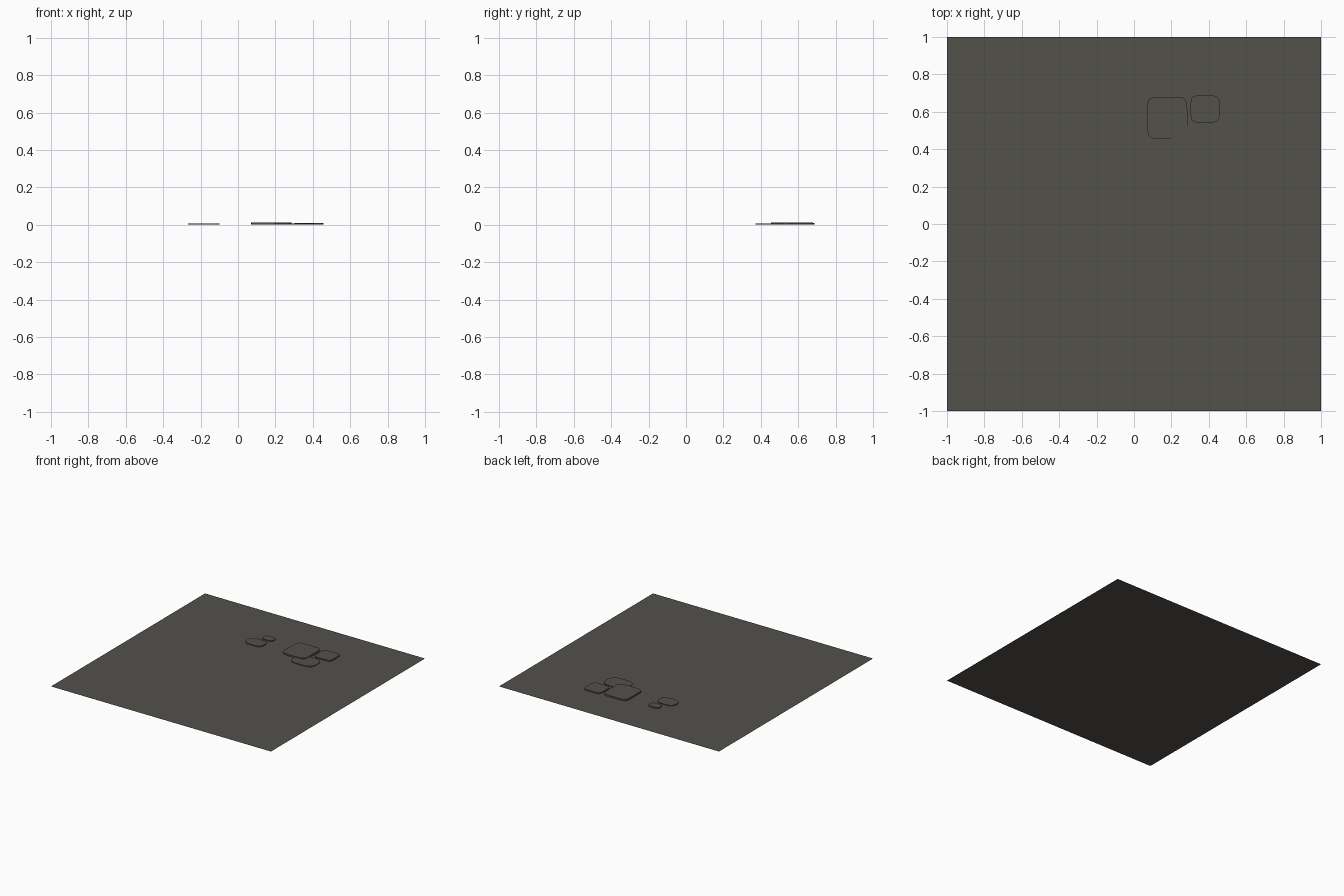
import bpy, bmesh, math

if "Cube" in bpy.data.objects:
    bpy.data.objects.remove(bpy.data.objects["Cube"])

mat = bpy.data.materials.new("dark asphalt grey")
mat.diffuse_color = (0.085, 0.083, 0.071, 1)
mat.use_nodes = True
mat.node_tree.nodes["Principled BSDF"].inputs["Base Color"].default_value = mat.diffuse_color

# ground sheet
bpy.ops.mesh.primitive_plane_add(size=2)
ground = bpy.context.object
ground.name = "ground_sheet"
ground.data.materials.append(mat)


def slab(name, cx, cy, w, d, h, turn=0.0, power=4.0, n=24):
    """Low rounded slab lying on the sheet, open underneath."""
    bm = bmesh.new()
    rings = []
    for z in (0.0, h):
        ring = []
        for i in range(n):
            a = 2 * math.pi * i / n
            c, s = math.cos(a), math.sin(a)
            x = math.copysign(abs(c) ** (2 / power), c) * w / 2
            y = math.copysign(abs(s) ** (2 / power), s) * d / 2
            ring.append(bm.verts.new((x, y, z)))
        rings.append(ring)
    low, top = rings
    bm.faces.new(top)
    for i in range(n):
        j = (i + 1) % n
        bm.faces.new((low[i], low[j], top[j], top[i]))
    me = bpy.data.meshes.new(name)
    bm.to_mesh(me)
    bm.free()
    me.materials.append(mat)
    ob = bpy.data.objects.new(name, me)
    ob.location = (cx, cy, 0)
    ob.rotation_euler.z = turn
    bpy.context.collection.objects.link(ob)


# right group of patches
slab("large_patch", 0.178, 0.567, 0.215, 0.225, 0.012, power=6)
slab("side_patch", 0.38, 0.615, 0.155, 0.145, 0.009, power=5)
slab("front_patch", 0.30, 0.45, 0.21, 0.155, 0.006, power=3)
# left group of patches
slab("small_front_patch", -0.19, 0.505, 0.155, 0.11, 0.007, power=3)
slab("small_back_patch", -0.15, 0.615, 0.10, 0.07, 0.007, power=3)
